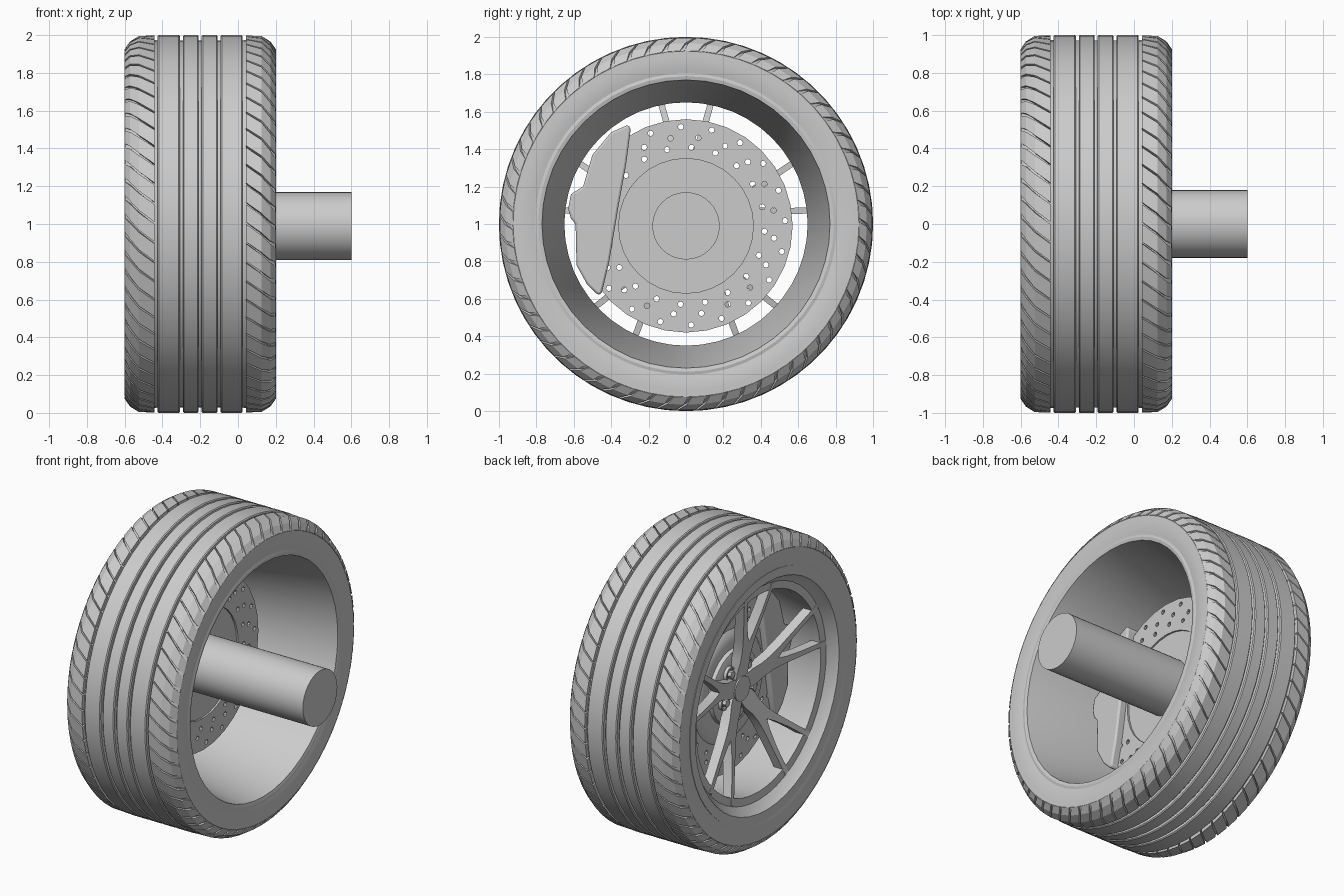
import bpy, bmesh
from math import sin, cos, pi, radians

if "Cube" in bpy.data.objects:
    bpy.data.objects.remove(bpy.data.objects["Cube"])

CZ = 1.0      # wheel axis height
BZ = 0.99     # brake and shaft axis height


def finish(name, bm, smooth=True):
    bmesh.ops.remove_doubles(bm, verts=bm.verts, dist=1e-5)
    bmesh.ops.recalc_face_normals(bm, faces=bm.faces)
    me = bpy.data.meshes.new(name)
    bm.to_mesh(me)
    bm.free()
    ob = bpy.data.objects.new(name, me)
    bpy.context.collection.objects.link(ob)
    bpy.ops.object.select_all(action='DESELECT')
    ob.select_set(True)
    bpy.context.view_layer.objects.active = ob
    if smooth:
        bpy.ops.object.shade_smooth_by_angle(angle=radians(25))
    return ob


def add_lathe(bm, prof, n, y=0, z=CZ, closed=False):
    """Revolve (x, radius) points about an axis parallel to x."""
    rings = [[bm.verts.new((x, y + r * cos(2 * pi * i / n), z + r * sin(2 * pi * i / n)))
              for i in range(n)] if r else [bm.verts.new((x, y, z))] * n for x, r in prof]
    pairs = list(zip(rings, rings[1:] + rings[:1]))
    for a, b in pairs if closed else pairs[:-1]:
        for i in range(n):
            j = (i + 1) % n
            bm.faces.new(list(dict.fromkeys((a[i], a[j], b[j], b[i]))))


def add_rod(bm, x0, x1, r, n, y=0, z=CZ):
    add_lathe(bm, [(x0, 0), (x0, r), (x1, r), (x1, 0)], n, y, z)


def lathe(name, prof, n, z=CZ, closed=False):
    bm = bmesh.new()
    add_lathe(bm, prof, n, 0, z, closed)
    return finish(name, bm)


def add_prism(bm, front, back):
    """Close two matching outlines into a solid."""
    a = [bm.verts.new(p) for p in front]
    b = [bm.verts.new(p) for p in back]
    bm.faces.new(a)
    bm.faces.new(b[::-1])
    for i in range(len(a)):
        j = (i + 1) % len(a)
        bm.faces.new((a[i], b[i], b[j], a[j]))


# Tyre carcass with ribs and grooves; the shoulders sit just under the tread blocks
shoulder = [(0.045, 0.975), (0.115, 0.978), (0.16, 0.960), (0.199, 0.924), (0.2, 0.89),
            (0.2, 0.86), (0.195, 0.825), (0.19, 0.80), (0.15, 0.78)]
profile = [(-0.4 - x, r) for x, r in reversed(shoulder)]
for a, b in [(-0.425, -0.308), (-0.292, -0.208), (-0.192, -0.108), (-0.092, 0.025)]:
    profile += [(a, 0.972), (a, 0.994), (a + 0.006, 1.0), (b - 0.006, 1.0), (b, 0.994), (b, 0.972)]
profile += shoulder
lathe("tyre", profile, 60, closed=True)

# Slanted shoulder tread blocks, 60 on each side, fading into the sidewall
top = [(0.042, 0.998), (0.125, 0.996), (0.172, 0.966), (0.2, 0.926)]
base = [(0.042, 0.965), (0.112, 0.960), (0.15, 0.938), (0.183, 0.905)]
slant = [0.0, 0.06, 0.11, 0.14]
width = [0.094, 0.092, 0.088, 0.08]
bm = bmesh.new()
for side in (1, -1):
    for k in range(60):
        def corner(p, i, end):
            x, r = p[i]
            t = 2 * pi * k / 60 + side * slant[i] + end * width[i]
            return bm.verts.new((x if side > 0 else -0.4 - x, r * cos(t), CZ + r * sin(t)))
        loops = [[corner(top, i, 0), corner(top, i, 1), corner(base, i, 1), corner(base, i, 0)]
                 for i in range(4)]
        bm.faces.new(loops[0])
        bm.faces.new(loops[-1][::-1])
        for a, b in zip(loops, loops[1:]):
            for i in range(4):
                j = (i + 1) % 4
                bm.faces.new((a[i], b[i], b[j], a[j]))
finish("tread_blocks", bm, smooth=False)

# Rim barrel, tapering toward the spoke side, with a flush outer lip
lathe("rim", [(0.19, 0.81), (0.195, 0.79), (0.19, 0.77), (-0.47, 0.65), (-0.53, 0.65),
              (-0.535, 0.70), (-0.57, 0.735), (-0.594, 0.75), (-0.596, 0.81), (-0.55, 0.80),
              (-0.5, 0.74), (-0.4, 0.70), (0.1, 0.79), (0.16, 0.81)], 48, closed=True)

# Five split, dished spokes: half outline as (radial, sideways), mirrored
half = [(0.04, 0.05), (0.12, 0.06), (0.2, 0.05), (0.28, 0.055), (0.36, 0.072),
        (0.5, 0.110), (0.68, 0.16), (0.68, 0.126), (0.5, 0.074), (0.38, 0.03), (0.32, 0.0)]
outline = half + [(u, -v) for u, v in reversed(half[:-1])]
bm = bmesh.new()
for k in range(5):
    t = radians(90 + 72 * k)

    def place(u, v, x):
        return (x, u * cos(t) - v * sin(t), CZ + u * sin(t) + v * cos(t))
    add_prism(bm, [place(u, v, -0.39 - 0.22 * u) for u, v in outline],
              [place(u, v, -0.32 - 0.23 * u) for u, v in outline])
finish("spokes", bm)

# Hub: centre cap, mounting plate, and lug nuts in raised sockets
bm = bmesh.new()
add_rod(bm, -0.415, -0.30, 0.08, 20)
finish("hub_cap", bm)
lathe("hub_plate", [(-0.37, 0), (-0.37, 0.21), (-0.36, 0.24), (-0.31, 0.25), (-0.31, 0)], 32)
bm = bmesh.new()
for k in range(5):
    t = radians(54 + 72 * k)
    y, z = 0.15 * cos(t), CZ + 0.15 * sin(t)
    add_lathe(bm, [(-0.36, 0.05), (-0.39, 0.047), (-0.39, 0.036), (-0.36, 0.036)], 16, y, z, True)
    add_rod(bm, -0.405, -0.36, 0.024, 6, y, z)
finish("lug_nuts", bm)

# Brake disc with swirled rows of drilled holes
disc = lathe("brake_disc", [(-0.305, 0.36), (-0.305, 0.57), (-0.25, 0.57), (-0.25, 0.36)],
             32, BZ, True)
bm = bmesh.new()
for k in range(20):
    for r, a in ((0.53, 0), (0.475, 7), (0.42, 11)):
        t = radians(18 * k + a + 3)
        add_rod(bm, -0.4, -0.2, 0.015, 8, r * cos(t), BZ + r * sin(t))
cutter = finish("hole_cutter", bm, smooth=False)
cutter.hide_render = True
mod = disc.modifiers.new("holes", 'BOOLEAN')
mod.object, mod.operation, mod.solver = cutter, 'DIFFERENCE', 'EXACT'
bpy.context.view_layer.objects.active = disc
bpy.ops.object.modifier_apply(modifier=mod.name)
bpy.data.objects.remove(cutter)

# Disc hat and drive shaft
lathe("disc_hat", [(-0.335, 0), (-0.335, 0.30), (-0.325, 0.34), (-0.305, 0.365),
                   (-0.262, 0.365), (-0.262, 0)], 32, BZ)
bm = bmesh.new()
add_rod(bm, -0.28, 0.6, 0.18, 32, 0, BZ)
finish("drive_shaft", bm)

# Brake caliper wrapped over the front of the disc
shape = [(-0.31, 1.53), (-0.40, 1.49), (-0.50, 1.37), (-0.55, 1.2), (-0.615, 1.16), (-0.63, 1.08),
         (-0.615, 1.03), (-0.59, 1.0), (-0.585, 0.78), (-0.53, 0.68), (-0.47, 0.62),
         (-0.45, 0.63), (-0.41, 0.80), (-0.36, 1.10), (-0.32, 1.32), (-0.295, 1.51)]
bm = bmesh.new()
add_prism(bm, [(-0.34, y, z) for y, z in shape], [(-0.2, y, z) for y, z in shape])
caliper = finish("brake_caliper", bm)
bev = caliper.modifiers.new("soft_edges", 'BEVEL')
bev.width, bev.segments = 0.012, 2
